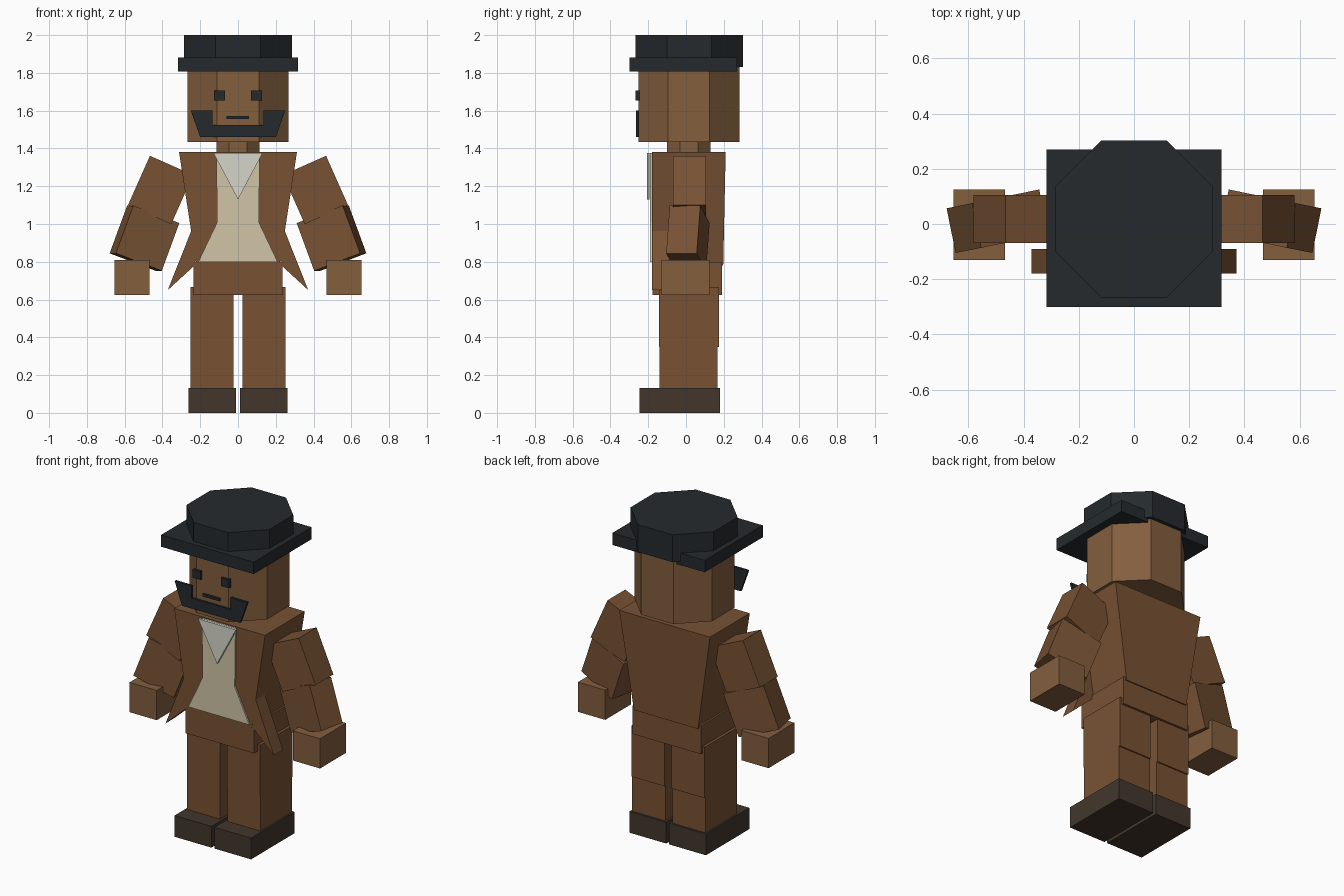
import bpy, bmesh
from math import radians, cos, sin, pi
from mathutils import Matrix, Vector

if "Cube" in bpy.data.objects:
    bpy.data.objects.remove(bpy.data.objects["Cube"])


def material(name, rgb):
    m = bpy.data.materials.new(name)
    m.diffuse_color = (*rgb, 1)
    m.use_nodes = True
    m.node_tree.nodes["Principled BSDF"].inputs["Base Color"].default_value = m.diffuse_color
    return m


COAT = material("coat_brown", (0.188, 0.084, 0.034))
SKIN = material("skin", (0.227, 0.112, 0.048))
BLACK = material("felt_black", (0.018, 0.023, 0.027))
LEATHER = material("leather", (0.054, 0.037, 0.025))
CREAM = material("cream", (0.63, 0.56, 0.38))
PALE = material("pale_grey", (0.67, 0.66, 0.59))


def loft(name, bottom, top, mat):
    """Solid between two matching loops of 3D points."""
    bm = bmesh.new()
    a = [bm.verts.new(p) for p in bottom]
    b = [bm.verts.new(p) for p in top]
    n = len(a)
    bm.faces.new(a[::-1])
    bm.faces.new(b)
    for i in range(n):
        bm.faces.new((a[i], a[(i + 1) % n], b[(i + 1) % n], b[i]))
    bmesh.ops.recalc_face_normals(bm, faces=bm.faces)
    me = bpy.data.meshes.new(name)
    bm.to_mesh(me)
    bm.free()
    me.materials.append(mat)
    ob = bpy.data.objects.new(name, me)
    bpy.context.collection.objects.link(ob)
    return ob


def rect(x0, x1, y0, y1, z):
    return [(x0, y0, z), (x1, y0, z), (x1, y1, z), (x0, y1, z)]


def box(name, x, y, z, mat):
    return loft(name, rect(*x, *y, z[0]), rect(*x, *y, z[1]), mat)


def octagon(name, apothem, cy, z, mat):
    r = apothem / cos(pi / 8)
    ring = [(r * cos(pi / 8 + i * pi / 4), cy + r * sin(pi / 8 + i * pi / 4)) for i in range(8)]
    return loft(name, [(x, y, z[0]) for x, y in ring], [(x, y, z[1]) for x, y in ring], mat)


def plate(name, outline, y, mat):
    """Front-view outline (x, z) extruded along y."""
    return loft(name, [(px, y[0], pz) for px, pz in outline],
                [(px, y[1], pz) for px, pz in outline], mat)


def tilted_box(name, size, centre, tilt, yaw, mat, side):
    w, d, h = (s / 2 for s in size)
    ob = box(name, (-w, w), (-d, d), (-h, h), mat)
    rot = Matrix.Rotation(radians(yaw * side), 4, 'Z') @ Matrix.Rotation(radians(-tilt * side), 4, 'Y')
    c = Vector((centre[0] * side, centre[1], centre[2]))
    ob.data.transform(Matrix.Translation(c) @ rot)
    return ob


def sided(a, b, side):
    return tuple(sorted((a * side, b * side)))


# head, neck and hat
octagon("head", 0.267, 0.015, (1.435, 1.84), SKIN)
octagon("neck", 0.115, 0.015, (1.36, 1.45), SKIN)
octagon("hat_crown", 0.285, 0.018, (1.83, 2.0), BLACK)
box("hat_brim", (-0.318, 0.318), (-0.30, 0.27), (1.808, 1.882), BLACK)

# face
box("mouth", (-0.06, 0.057), (-0.265, -0.245), (1.555, 1.571), BLACK)
plate("beard", [(-0.25, 1.60), (-0.135, 1.60), (-0.135, 1.525), (0.135, 1.525),
                (0.135, 1.60), (0.25, 1.60), (0.2, 1.46), (-0.2, 1.46)], (-0.265, -0.25), BLACK)

# torso, hips and shirt front
loft("torso", rect(-0.22, 0.22, -0.18, 0.197, 0.78), rect(-0.312, 0.312, -0.18, 0.21, 1.38), COAT)
box("hips", (-0.235, 0.235), (-0.178, 0.19), (0.625, 0.80), COAT)
plate("shirt_front", [(-0.115, 1.375), (0.115, 1.375), (0.11, 1.01), (0.21, 0.80),
                      (-0.21, 0.80), (-0.11, 1.01)], (-0.19, -0.17), CREAM)
plate("collar", [(-0.13, 1.375), (0.13, 1.375), (0, 1.13)], (-0.207, -0.192), PALE)

# mirrored parts
for side, tag in ((-1, "left"), (1, "right")):
    box(f"{tag}_eye", sided(0.07, 0.125, side), (-0.267, -0.245), (1.655, 1.707), BLACK)
    plate(f"{tag}_coat_tail", [(0.225 * side, 1.02), (0.372 * side, 0.65), (0.225 * side, 0.785)],
          (-0.18, -0.09), COAT)
    tilted_box(f"{tag}_upper_arm", (0.25, 0.175, 0.285), (0.41, 0.018, 1.18), 24, 0, COAT, side)
    tilted_box(f"{tag}_forearm", (0.265, 0.165, 0.27), (0.495, 0.01, 0.925), 20.5, -11.5, COAT, side)
    box(f"{tag}_hand", sided(0.468, 0.655, side), (-0.13, 0.125), (0.625, 0.81), SKIN)
    box(f"{tag}_thigh", sided(0.025, 0.252, side), (-0.142, 0.176), (0.35, 0.667), COAT)
    box(f"{tag}_shin", sided(0.025, 0.252, side), (-0.14, 0.168), (0.12, 0.35), COAT)
    box(f"{tag}_shoe", sided(0.01, 0.263, side), (-0.247, 0.18), (0, 0.132), LEATHER)
